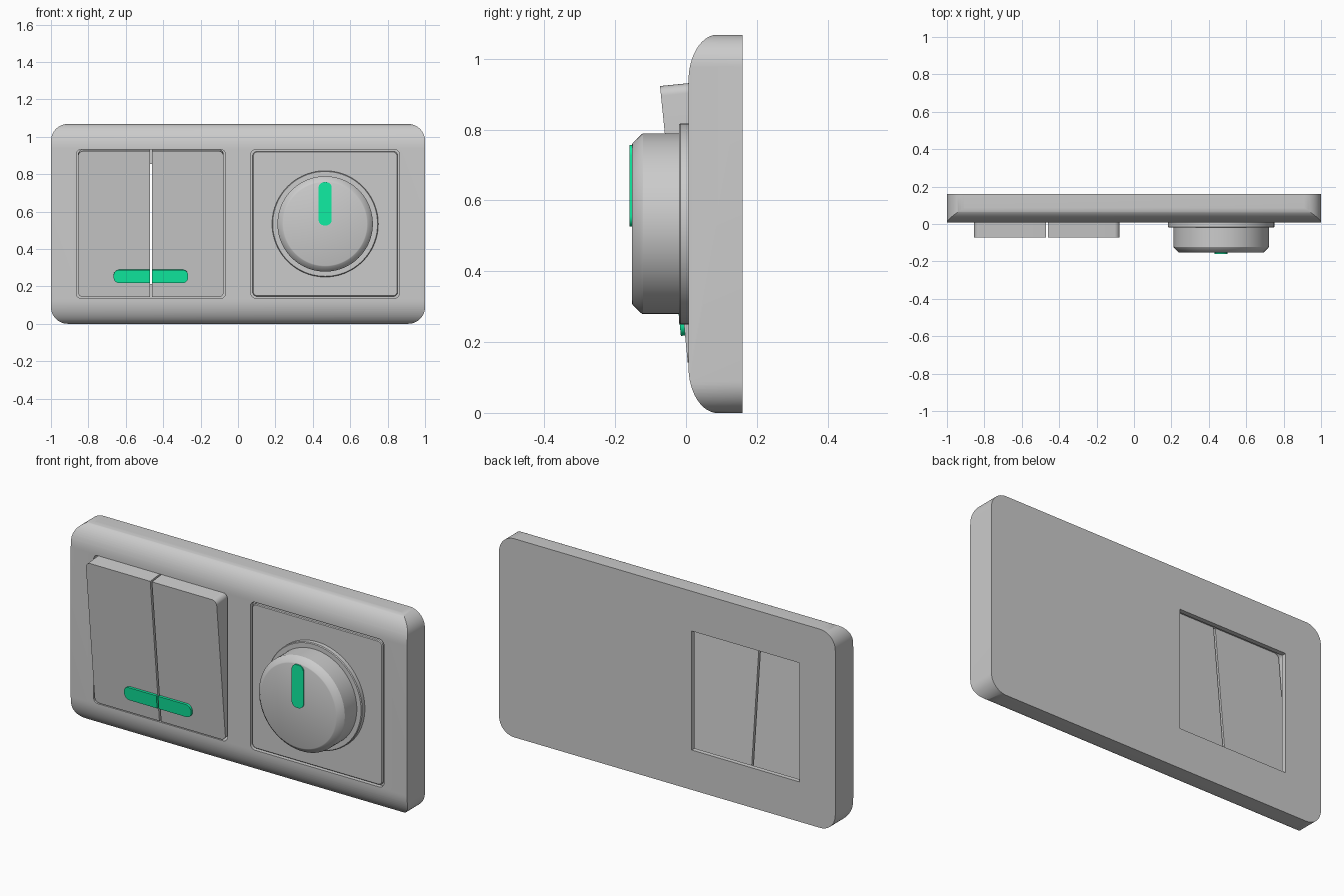
import bpy, bmesh
from math import sin, cos, pi
from mathutils import Matrix

if "Cube" in bpy.data.objects:
    bpy.data.objects.remove(bpy.data.objects["Cube"])

CZ = 0.534            # height of the module centres
CX = 0.466            # sideways offset of the module centres
FRONT, BACK = 0.007, 0.16
TILT = 0.1


def rounded(x0, x1, z0, z1, left, right, n=10):
    """Rectangle outline in x/z with separate left and right corner radii."""
    pts = []
    for sx, sz, start in ((1, 1, 0), (-1, 1, 1), (-1, -1, 2), (1, -1, 3)):
        r = right if sx > 0 else left
        cx = x1 - r if sx > 0 else x0 + r
        cz = z1 - r if sz > 0 else z0 + r
        if r == 0:
            pts.append((cx, cz))
            continue
        for i in range(n + 1):
            a = (start + i / n) * pi / 2
            pts.append((cx + r * cos(a), cz + r * sin(a)))
    return pts


def square(cx, half, r):
    return rounded(cx - half, cx + half, CZ - half, CZ + half, r, r)


def circle(r, n=96):
    return [(CX + r * cos(2 * pi * i / n), CZ + r * sin(2 * pi * i / n)) for i in range(n)]


def loft(name, sections, mat=None):
    """Closed solid through equal-length x/z outlines at given y values."""
    bm = bmesh.new()
    loops = [[bm.verts.new((x, y, z)) for x, z in pts] for pts, y in sections]
    n = len(loops[0])
    for a, b in zip(loops, loops[1:]):
        for i in range(n):
            j = (i + 1) % n
            bm.faces.new((a[i], a[j], b[j], b[i]))
    bm.faces.new(loops[0])
    bm.faces.new(loops[-1])
    bmesh.ops.recalc_face_normals(bm, faces=bm.faces)
    me = bpy.data.meshes.new(name)
    bm.to_mesh(me)
    bm.free()
    ob = bpy.data.objects.new(name, me)
    bpy.context.collection.objects.link(ob)
    if mat:
        me.materials.append(mat)
    return ob


def prism(name, pts, y0, y1, mat=None):
    return loft(name, [(pts, y0), (pts, y1)], mat)


def boolean(ob, cutter, op):
    mod = ob.modifiers.new("cut", 'BOOLEAN')
    mod.operation, mod.solver, mod.object = op, 'EXACT', cutter
    bpy.context.view_layer.objects.active = ob
    bpy.ops.object.modifier_apply(modifier=mod.name)
    bpy.data.objects.remove(cutter)


green = bpy.data.materials.new("indicator_green")
green.diffuse_color = (0.005, 0.85, 0.36, 1)
green.use_nodes = True
green.node_tree.nodes["Principled BSDF"].inputs["Base Color"].default_value = green.diffuse_color

# Frame plate: side profile swept along x, trimmed to a rounded rectangle
H = 1.068
profile = [(BACK, -0.0005), (BACK, H + 0.0005)]
arc = [(0.09 - 0.083 * sin(i / 16 * pi / 2), H - 0.13 + 0.1305 * cos(i / 16 * pi / 2))
       for i in range(17)]
profile += arc + [(y, H - z) for y, z in reversed(arc)]
plate = prism("frame_plate", profile, -1.1, 1.1)
plate.data.transform(Matrix.Rotation(pi / 2, 4, 'Z'))
boolean(plate, prism("outline_cutter", rounded(-1, 1, 0, H, 0.09, 0.09, 12), -0.1, 0.3), 'INTERSECT')

# Pockets: deep one with a smaller rear opening for rockers, shallow one for the dial
boolean(plate, prism("rocker_pocket", square(-CX, 0.398, 0.025), -0.1, 0.135), 'DIFFERENCE')
boolean(plate, prism("rear_opening", square(-CX, 0.32, 0), 0.1, 0.3), 'DIFFERENCE')
boolean(plate, prism("dial_pocket", square(CX, 0.398, 0.03), -0.1, 0.03), 'DIFFERENCE')

# Two tilted rockers with their indicator strips
for side, label in ((-1, "left"), (1, "right")):
    def half(inner, outer, z0, z1, r):
        a, b = sorted((side * inner, side * outer))
        return rounded(a, b, z0, z1, r if side < 0 else 0, r if side > 0 else 0)
    rocker = prism(label + "_rocker", half(0.005, 0.389, 0, 0.785, 0.028), 0, 0.1)
    strip = prism(label + "_rocker_indicator", half(0.005, 0.199, 0.077, 0.148, 0.03), -0.012, 0.004, green)
    for ob in (rocker, strip):
        ob.data.transform(Matrix.Translation((-CX, 0.005, 0.142)) @ Matrix.Rotation(TILT, 4, 'X'))

# Dial cover panel with softened rim, set in its pocket
loft("dial_panel", [(square(CX, 0.388, 0.025), 0.031),
                    (square(CX, 0.388, 0.025), 0.011),
                    (square(CX, 0.384, 0.022), FRONT)])

# Dial collar and chamfered knob
loft("dial_collar", [(circle(0.284), 0.015), (circle(0.284), -0.016), (circle(0.28), -0.02)])
loft("dial_knob", [(circle(0.255), -0.01), (circle(0.255), -0.122),
                   (circle(0.252), -0.127), (circle(0.228), -0.151), (circle(0.223), -0.153)])
prism("dial_indicator", rounded(CX - 0.035, CX + 0.035, 0.526, 0.757, 0.03, 0.03), -0.16, -0.145, green)

# Smooth shading with crisp edges
for ob in bpy.context.collection.objects:
    ob.select_set(True)
bpy.context.view_layer.objects.active = plate
bpy.ops.object.shade_smooth_by_angle(angle=pi / 6)
